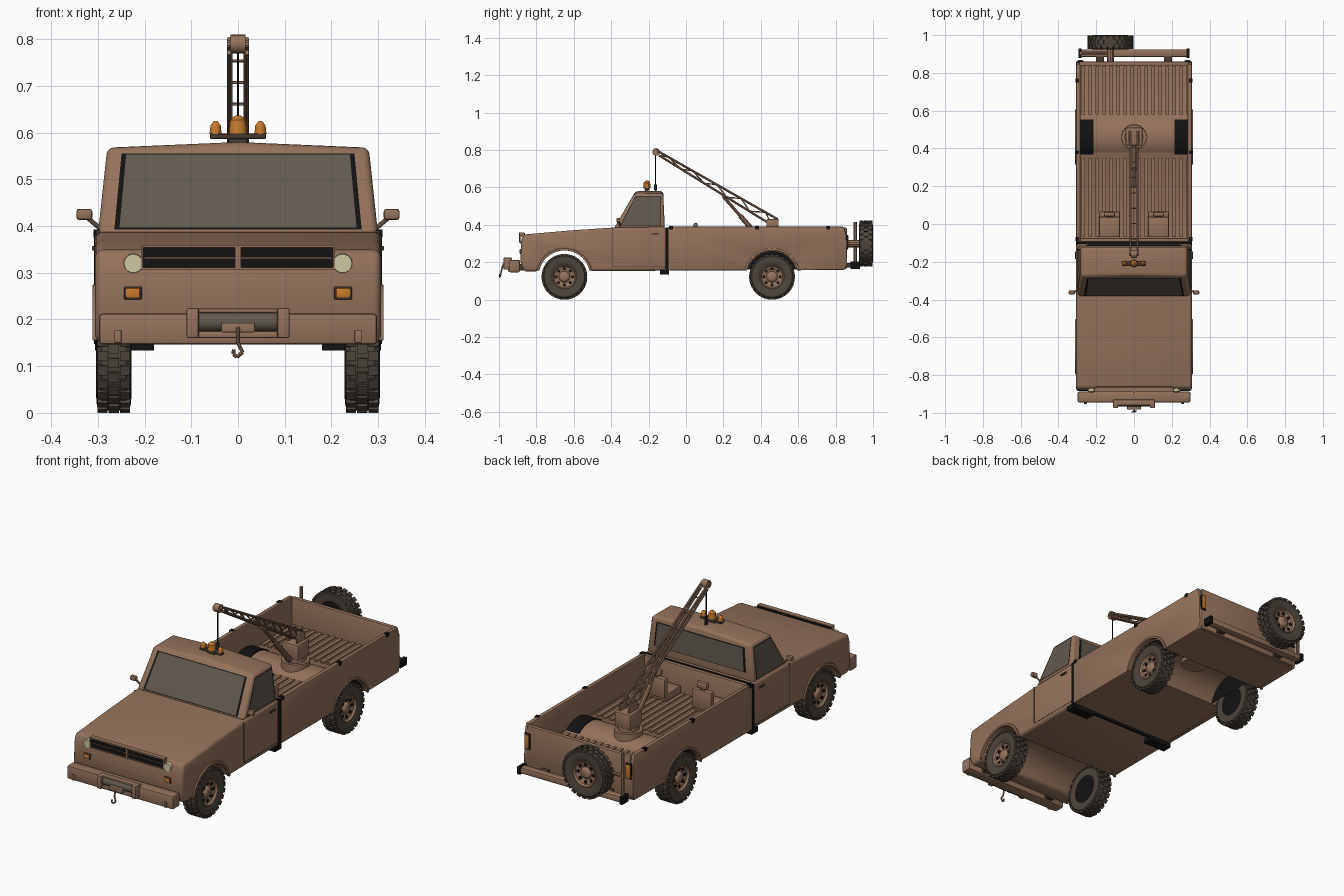
import bpy, bmesh, math
from mathutils import Vector, Matrix

if "Cube" in bpy.data.objects:
    bpy.data.objects.remove(bpy.data.objects["Cube"])


def material(name, *rgb):
    m = bpy.data.materials.new(name)
    m.use_nodes = True
    m.diffuse_color = (*rgb, 1)
    m.node_tree.nodes["Principled BSDF"].inputs["Base Color"].default_value = (*rgb, 1)
    return m


PAINT = material("brown paint", .30, .17, .105)
RUBBER = material("tyre rubber", .075, .06, .045)
GLASS = material("smoky glass", .12, .10, .08)
BLACK = material("black trim", .006, .006, .006)
AMBER = material("amber lens", .58, .20, .025)
CREAM = material("headlight cream", .62, .58, .36)
DARK = material("dark metal", .06, .04, .03)


def finish(name, bm, mats, bevel=0, seg=2):
    """Bevel the sharp convex edges, shade by angle and link the object."""
    bmesh.ops.recalc_face_normals(bm, faces=bm.faces)
    if bevel:
        sharp = [e for e in bm.edges if e.is_convex and e.calc_face_angle(0) > .6]
        bmesh.ops.bevel(bm, geom=sharp, offset=bevel, segments=seg, profile=.5,
                        affect='EDGES', clamp_overlap=True)
    for f in bm.faces:
        f.smooth = True
    for e in bm.edges:
        e.smooth = e.calc_face_angle(0) < .6
    me = bpy.data.meshes.new(name)
    bm.to_mesh(me)
    bm.free()
    for m in mats if isinstance(mats, list) else [mats]:
        me.materials.append(m)
    ob = bpy.data.objects.new(name, me)
    bpy.context.collection.objects.link(ob)
    return ob


def add_box(bm, x, y, z, mi=0, rot=None):
    size = Vector((x[1] - x[0], y[1] - y[0], z[1] - z[0]))
    mid = Vector((x[0] + x[1], y[0] + y[1], z[0] + z[1])) / 2
    mat = (rot or Matrix()) @ Matrix.Translation(mid) @ Matrix.Diagonal((*size, 1))
    for v in bmesh.ops.create_cube(bm, size=1, matrix=mat)["verts"]:
        for f in v.link_faces:
            f.material_index = mi


def add_rod(bm, p, q, r, r2=None, n=10, mi=0):
    p, q = Vector(p), Vector(q)
    rot = (q - p).to_track_quat('Z', 'Y').to_matrix().to_4x4()
    res = bmesh.ops.create_cone(bm, cap_ends=True, segments=n, radius1=r, radius2=r if r2 is None else r2,
                                depth=(q - p).length, matrix=Matrix.Translation((p + q) / 2) @ rot)
    for v in res["verts"]:
        for f in v.link_faces:
            f.material_index = mi


def boxes(name, mat, *dims, bevel=0):
    bm = bmesh.new()
    for d in dims:
        add_box(bm, *d)
    return finish(name, bm, mat, bevel)


def rods(name, mat, *dims):
    bm = bmesh.new()
    for d in dims:
        add_rod(bm, *d)
    return finish(name, bm, mat)


def prism(name, mat, profile, x0, x1, bevel=0, seg=2):
    bm = bmesh.new()
    face = bm.faces.new([bm.verts.new((x0, y, z)) for y, z in profile])
    ext = bmesh.ops.extrude_face_region(bm, geom=[face])["geom"]
    bmesh.ops.translate(bm, vec=(x1 - x0, 0, 0), verts=[g for g in ext if isinstance(g, bmesh.types.BMVert)])
    return finish(name, bm, mat, bevel, seg)


AXLE_Z, FRONT_Y, REAR_Y = .125, -.65, .46


def arch(cy, r, base, n=18):
    """Arc over an axle from front to back, ending at height base."""
    a = math.asin((base - AXLE_Z) / r)
    return [(cy - r * math.cos(a + (math.pi - 2 * a) * i / n),
             AXLE_Z + r * math.sin(a + (math.pi - 2 * a) * i / n)) for i in range(n + 1)]


# Nose and door section, with the front wheel arch running through
prism("front_body", PAINT, [(-.865, .15), (-.885, .2), (-.882, .30), (-.87, .348), (-.62, .37), (-.38, .386),
      (-.105, .39), (-.105, .155)] + arch(FRONT_Y, .14, .152)[::-1], -.306, .306, .016, 3)

# Load bed: floor, side walls, end walls, ribs and wheel housings
prism("bed_floor", PAINT, [(-.095, .16)] + arch(REAR_Y, .135, .16) + [(.85, .16), (.85, .245)]
      + arch(REAR_Y, .147, .245)[::-1] + [(-.095, .245)], -.29, .29)
wall = [(-.095, .157)] + arch(REAR_Y, .14, .157) + [(.85, .16), (.862, .19), (.858, .34), (.845, .39), (-.095, .39)]
for s, side in ((1, "left"), (-1, "right")):
    prism(side + "_bed_wall", PAINT, wall, s * .284, s * .306, .006)
    prism(side + "_wheel_housing", BLACK, arch(REAR_Y, .152, .24) + arch(REAR_Y, .137, .16)[::-1], s * .215, s * .285)
    for cy, where in ((FRONT_Y, "front"), (REAR_Y, "rear")):
        prism(f"{side}_{where}_arch_flare", PAINT, arch(cy, .15, .155) + arch(cy, .138, .155)[::-1],
              s * .298, s * .312, .003)
boxes("bed_front_wall", PAINT, ((-.29, .29), (-.095, -.075), (.16, .385)), bevel=.004)
boxes("tailgate", PAINT, ((-.29, .29), (.838, .860), (.165, .385)), bevel=.005)
ribs = [(-.277 + .037 * i, -.259 + .037 * i) for i in range(16)]
boxes("bed_ribs", PAINT, *[(x, y, (.24, .253)) for x in ribs for y in ((-.07, .35), (.58, .835))])
boxes("cab_bed_gap", BLACK, ((-.308, .308), (-.106, -.094), (.147, .386)))
boxes("stake_pockets", BLACK, *[((s * .3 - .009, s * .3 + .009), (y - .01, y + .01), (.376, .393))
                                for s in (-1, 1) for y in (-.08, .38, .76)])

# Cab upper section with crowned roof
B = [(-.385, .30), (-.113, .30)]
T = [(-.276, .28), (-.122, .28)]
bm = bmesh.new()
for s in (-1, 1):
    for (yb, xb), (yt, xt) in zip(B, T):
        bm.verts.new((s * xb, yb, .382))
        bm.verts.new((s * xt, yt, .568))
for y in (-.27, -.122):
    bm.verts.new((0, y, .58))
bmesh.ops.convex_hull(bm, input=bm.verts)
bmesh.ops.dissolve_limit(bm, angle_limit=.03, verts=bm.verts, edges=bm.edges)
finish("cab", bm, PAINT, .014, 3)


def window(name, corners, u, v, lift=.004):
    """Glass plate with a black surround, laid on a four-cornered cab side."""
    a, b, c, d = map(Vector, corners)
    normal = (b - a).cross(d - a).normalized()
    bm = bmesh.new()
    for m, (grow, off) in enumerate(((.018, lift / 2), (0, lift))):
        pts = []
        for i, j in ((0, 0), (1, 0), (1, 1), (0, 1)):
            uu, vv = u[i] + grow * (2 * i - 1), v[j] + grow * (2 * j - 1)
            pts.append(bm.verts.new(a.lerp(b, uu).lerp(d.lerp(c, uu), vv) + normal * off))
        top = bm.faces.new(pts)
        top.material_index = 1 - m
    me = finish(name, bm, [GLASS, BLACK]).data
    if me.polygons[0].normal.dot(normal) < 0:
        me.flip_normals()


def corner(s, k, top):
    y, x = (T if top else B)[k]
    return (s * x, y, .568 if top else .382)


def quad(p, q):
    return [corner(*p, 0), corner(*q, 0), corner(*q, 1), corner(*p, 1)]


window("windshield", quad((-1, 0), (1, 0)), (.075, .925), (.07, .91))
window("rear_window", quad((1, 1), (-1, 1)), (.08, .92), (.26, .88), .009)
window("left_window", quad((1, 0), (1, 1)), (.11, .91), (.09, .91))
window("right_window", quad((-1, 1), (-1, 0)), (.09, .89), (.09, .91))

# Door seams, handles and mirrors
for s, side in ((1, "left"), (-1, "right")):
    def span(a, b):
        return tuple(sorted((s * a, s * b)))
    boxes(side + "_door_seams", DARK, (span(.30, .307), (-.392, -.389), (.175, .38)),
          (span(.30, .307), (-.39, -.11), (.174, .177)))
    boxes(side + "_door_handle", DARK, (span(.30, .313), (-.185, -.145), (.348, .357)), bevel=.002)
    boxes(side + "_mirror", PAINT, (span(.312, .346), (-.372, -.352), (.413, .437)), bevel=.006)
    rods(side + "_mirror_arm", PAINT, ((s * .292, -.35, .392), (s * .322, -.36, .418), .005))
    # Headlight, turn signal and tail light
    rods(side + "_headlight", CREAM, ((s * .224, -.86, .32), (s * .224, -.887, .32), .022, .020, 20))
    boxes(side + "_signal_frame", DARK, (span(.206, .244), (-.888, -.87), (.243, .271)), bevel=.002)
    boxes(side + "_signal", AMBER, (span(.21, .24), (-.891, -.87), (.247, .267)), bevel=.002)
    boxes(side + "_tail_light_frame", BLACK, (span(.268, .298), (.85, .865), (.268, .347)))
    boxes(side + "_tail_light", AMBER, (span(.272, .294), (.85, .869), (.273, .342)), bevel=.002)
    boxes(side + "_underbody_strip", BLACK, (span(.18, .306), (-.14, -.09), (.134, .158)))
    boxes(side + "_bumper_guard", PAINT, (span(.25, .265), (-.952, -.93), (.15, .178)), bevel=.002)

# Grille
boxes("grille", BLACK, ((-.205, .205), (-.886, -.86), (.308, .356)))
boxes("grille_frame", PAINT, ((-.208, .208), (-.89, -.865), (.354, .359)), ((-.208, .208), (-.89, -.865), (.306, .311)),
      ((-.006, .006), (-.892, -.865), (.306, .359)), ((-.208, -.203), (-.89, -.865), (.306, .359)),
      ((.203, .208), (-.89, -.865), (.306, .359)), ((-.2, .2), (-.888, -.865), (.331, .333)))

# Front bumper with winch and tow hook
boxes("front_bumper", PAINT, ((-.298, .298), (-.945, -.888), (.146, .213)), bevel=.008)
boxes("bumper_mounts", DARK, *[((s * .2 - .02, s * .2 + .02), (-.9, -.84), (.155, .19)) for s in (-1, 1)])
boxes("winch_frame", PAINT, ((-.11, -.084), (-.975, -.93), (.16, .225)), ((.084, .11), (-.975, -.93), (.16, .225)),
      ((-.09, .09), (-.965, -.93), (.16, .175)), ((-.09, .09), (-.96, -.93), (.214, .224)), bevel=.004)
rods("winch_drum", GLASS, ((-.088, -.945, .195), (.088, -.945, .195), .021, .021, 16))
boxes("winch_fairlead", PAINT, ((-.036, .036), (-.982, -.95), (.172, .193)), bevel=.003)
hook = [(0, -.98, .183), (0, -.988, .15), (.004, -.99, .142), (.01, -.992, .13), (-.002, -.995, .12),
        (-.01, -.995, .126), (-.009, -.995, .136)]
rods("winch_hook", PAINT, *[(a, b, .004) for a, b in zip(hook, hook[1:])])

# Rear bumper and spare wheel carrier
boxes("rear_bumper", PAINT, ((-.285, .285), (.885, .925), (.168, .2)), bevel=.008)
boxes("rear_bumper_ends", BLACK, *[((s * .286 - .008, s * .286 + .008), (.88, .93), (.165, .203)) for s in (-1, 1)])
boxes("rear_bumper_mounts", DARK, *[((s * .18 - .02, s * .18 + .02), (.85, .89), (.172, .195)) for s in (-1, 1)])
rods("spare_carrier", PAINT, ((-.28, .905, .18), (-.28, .905, .415), .009),
     ((-.28, .905, .3), (-.125, .905, .3), .009), ((-.125, .86, .3), (-.125, .94, .3), .02))


def wheel(name, loc, turn):
    """Lathe tyre and rim about local x, outer side towards +x."""
    bm = bmesh.new()
    n, prev = 36, None
    profile = [(-.03, .06), (-.038, .085), (-.036, .108), (-.026, .117), (.026, .117), (.036, .108), (.038, .085),
               (.03, .066), (.032, .062), (.022, .056), (.014, .03), (.024, .024), (.028, .016), (.028, .001)]
    for k, (x, r) in enumerate(profile):
        ring = [bm.verts.new((x, r * math.cos(t * math.tau / n), r * math.sin(t * math.tau / n))) for t in range(n)]
        for t in range(n if prev else 0):
            f = bm.faces.new((prev[t - 1], prev[t], ring[t], ring[t - 1]))
            f.material_index = 0 if k < 8 else 1
        prev = ring
    # Tread blocks, rim holes and black inner disc
    for i in range(24):
        for j, x in enumerate((-.024, 0, .024)):
            rot = Matrix.Rotation((i + j % 2 / 2) * math.tau / 24, 4, 'X')
            add_box(bm, (x - .011, x + .011), (-.0105, .0105), (.112, .122), 0, rot)
    for i in range(8):
        a = i * math.tau / 8
        y, z = .044 * math.cos(a), .044 * math.sin(a)
        add_rod(bm, (.01, y, z), (.0215, y, z), .0085, mi=2)
    add_rod(bm, (-.034, 0, 0), (-.028, 0, 0), .085, n=24, mi=2)
    ob = finish(name, bm, [RUBBER, PAINT, BLACK])
    ob.location = loc
    ob.rotation_euler.z = turn


for y, where in ((FRONT_Y, "front"), (REAR_Y, "rear")):
    wheel(where + "_left_wheel", (.266, y, .122), 0)
    wheel(where + "_right_wheel", (-.266, y, .122), math.pi)
wheel("spare_wheel", (-.125, .962, .30), math.pi / 2)

# Two rear-facing-bed seats
for s, side in ((1, "left"), (-1, "right")):
    c = s * .13
    boxes(side + "_seat", PAINT, ((c - .055, c + .055), (-.07, .05), (.25, .29)),
          ((c - .055, c + .055), (.035, .065), (.27, .37)), ((c - .03, c + .03), (.04, .062), (.375, .41)), bevel=.008)
    boxes(side + "_headrest_post", DARK, ((c - .012, c + .012), (.048, .056), (.36, .38)))

# Crane: turret, lattice boom, ram, pulley and cable
rods("turret_base", PAINT, ((0, .46, .24), (0, .46, .295), .068, .066, 24), ((0, .46, .295), (0, .46, .315), .05, .05, 24))
boxes("turret", PAINT, ((-.045, .045), (.415, .51), (.31, .39)), bevel=.008)
boxes("boom_bracket", PAINT, *[((s * .026 - .004, s * .026 + .004), (.43, .495), (.38, .43)) for s in (-1, 1)], bevel=.002)
bm = bmesh.new()
for s in (-1, 1):
    top = [Vector((s * .018, .49, .43)), Vector((s * .018, -.16, .80))]
    low = [Vector((s * .018, .46, .398)), Vector((s * .018, -.145, .772))]
    add_rod(bm, *top, .006)
    add_rod(bm, *low, .006)
    for i in range(10):
        a, b = (top, low) if i % 2 else (low, top)
        add_rod(bm, a[0].lerp(a[1], i / 10), b[0].lerp(b[1], (i + 1) / 10), .0035, n=6)
for i in range(1, 8):
    p = top[0].lerp(top[1], i / 8)
    add_rod(bm, p, (-p.x, p.y, p.z), .0035, n=6)
finish("crane_boom", bm, PAINT)
rods("crane_ram", PAINT, ((0, .42, .30), (0, .29, .448), .013), ((0, .29, .448), (0, .20, .55), .008),
     ((-.02, .20, .55), (.02, .20, .55), .007))
rods("crane_pulley", PAINT, ((-.016, -.16, .79), (.016, -.16, .79), .02, .02, 20),
     ((-.024, -.16, .79), (.024, -.16, .79), .009))
rods("crane_cable", BLACK, ((0, -.162, .79), (0, -.162, .61), .0025))
rods("crane_hook", DARK, ((0, -.162, .615), (0, -.162, .585), .008), ((0, -.162, .585), (.008, -.162, .575), .004))

# Warning light bar
boxes("light_bar", DARK, ((-.06, .06), (-.222, -.196), (.587, .598)), ((-.02, .02), (-.218, -.2), (.57, .59)), bevel=.002)
rods("beacons", AMBER, *[seg for x, r, h in ((-.048, .013, .018), (0, .02, .03), (.048, .013, .018)) for seg in
     (((x, -.209, .597), (x, -.209, .597 + h), r, r * .85, 16),
      ((x, -.209, .597 + h), (x, -.209, .607 + h), r * .85, r * .3, 16))])
